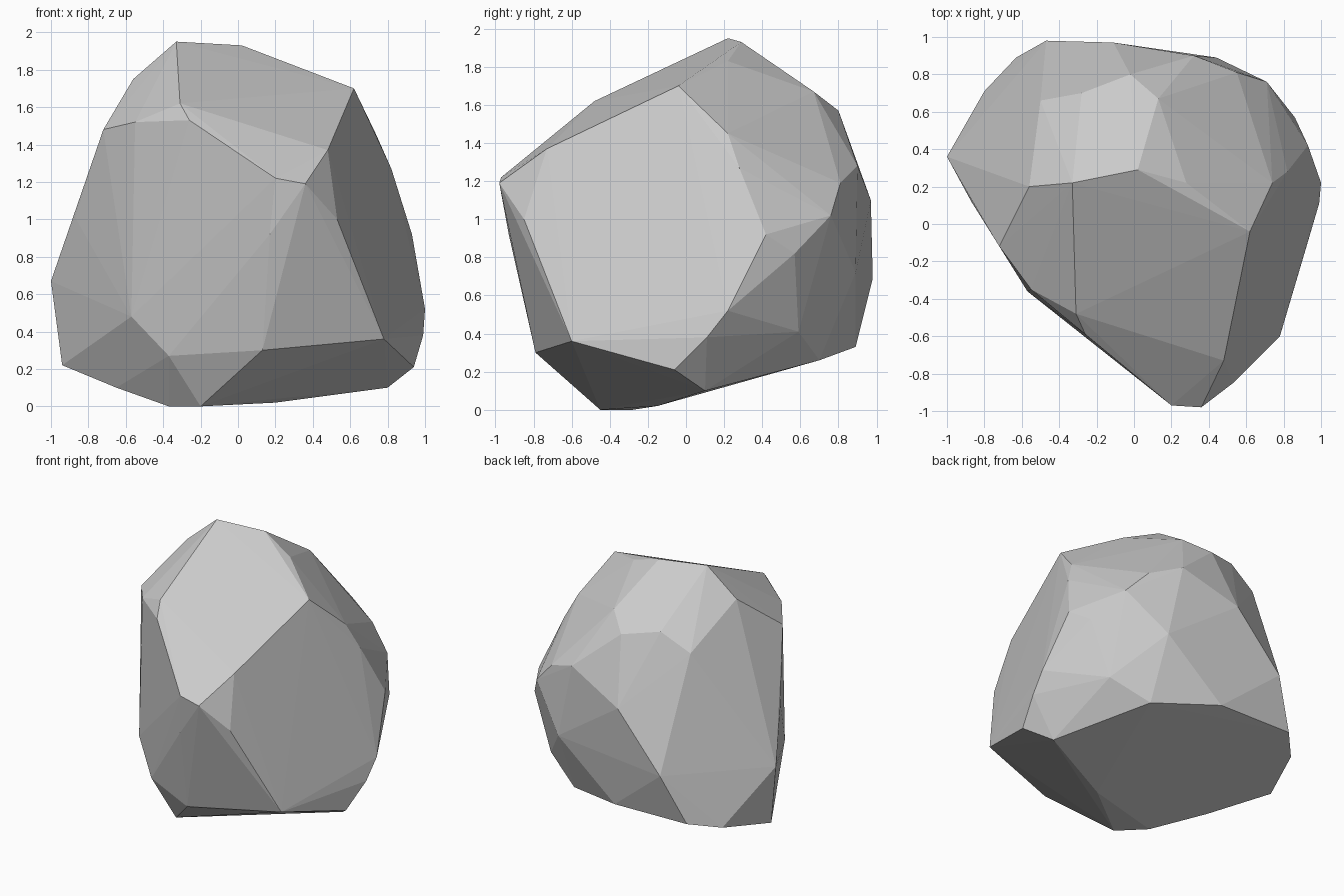
import bpy, bmesh

# Key corners of the rock, grouped by region; their convex hull gives the chipped facets
crown = [(-.33, .22, 1.95), (.02, .29, 1.93), (.28, .22, 1.83), (.62, -.04, 1.70),
         (.48, -.73, 1.37), (.36, -.98, 1.19), (.20, -.97, 1.22), (-.26, -.59, 1.53),
         (-.31, -.48, 1.62), (-.55, -.35, 1.52), (-.72, -.12, 1.48), (-.56, .20, 1.75)]
right = [(.53, -.85, 1.0), (.78, -.60, .36), (.94, -.06, .21), (.99, .11, .38),
         (1.0, .22, .52), (.93, .42, .92), (.82, .28, 1.27), (.74, .22, 1.45)]
back = [(.13, .67, 1.67), (-.02, .80, 1.57), (-.28, .70, 1.62), (.32, .90, 1.28),
        (.55, .81, 1.19), (.71, .76, 1.02), (.86, .57, .82), (-.11, .97, 1.10),
        (-.47, .98, .69), (-.50, .66, 1.50), (.71, .59, .41), (.44, .89, .72)]
left = [(-1.0, .36, .67), (-.80, .71, .29), (-.63, .89, .34), (-.94, .33, .22),
        (-.71, .43, 1.21), (-.87, .12, 1.01)]
front = [(.17, -.93, .92), (.13, -.79, .30), (-.37, -.50, .27), (-.57, -.36, .48)]
base = [(-.20, -.45, 0), (-.37, -.28, 0), (.80, .10, .10), (.20, -.15, .02),
        (-.65, 0, .10), (-.03, .89, .33), (.44, .70, .26)]

bm = bmesh.new()
for p in crown + right + back + left + front + base:
    bm.verts.new(p)
hull = bmesh.ops.convex_hull(bm, input=bm.verts)
loose = {g for k in ("geom_interior", "geom_unused") for g in hull[k]
         if isinstance(g, bmesh.types.BMVert)}
bmesh.ops.delete(bm, geom=list(loose), context='VERTS')
bmesh.ops.recalc_face_normals(bm, faces=bm.faces)

# Flat-shaded boulder
mesh = bpy.data.meshes.new("boulder")
bm.to_mesh(mesh)
bm.free()
boulder = bpy.data.objects.new("boulder", mesh)
bpy.context.collection.objects.link(boulder)
